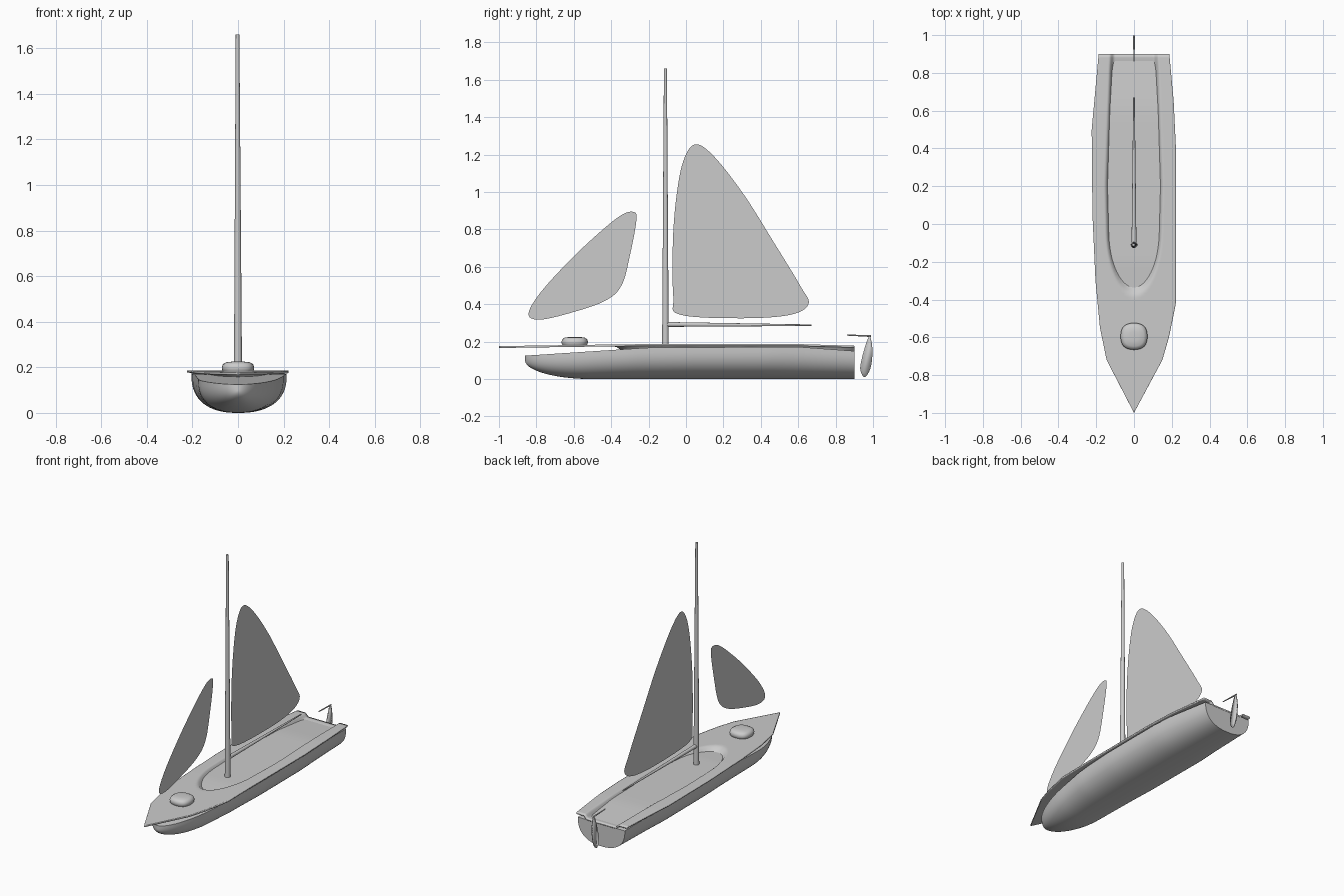
import bpy, bmesh, math
from mathutils import Vector

old = bpy.data.objects.get("Cube")
if old:
    bpy.data.objects.remove(old, do_unlink=True)

grey = bpy.data.materials.new("plain grey")
grey.use_nodes = True
grey.diffuse_color = (0.6, 0.6, 0.6, 1)
grey.node_tree.nodes["Principled BSDF"].inputs["Base Color"].default_value = (0.6, 0.6, 0.6, 1)


def finish(name, bm, thickness=0, offset=0, angle=40):
    """Turn a bmesh into a smooth-shaded grey object."""
    bmesh.ops.remove_doubles(bm, verts=bm.verts, dist=0.0004)
    bmesh.ops.recalc_face_normals(bm, faces=bm.faces)
    mesh = bpy.data.meshes.new(name)
    bm.to_mesh(mesh)
    bm.free()
    mesh.materials.append(grey)
    ob = bpy.data.objects.new(name, mesh)
    bpy.context.collection.objects.link(ob)
    bpy.ops.object.select_all(action='DESELECT')
    ob.select_set(True)
    bpy.context.view_layer.objects.active = ob
    bpy.ops.object.shade_smooth_by_angle(angle=math.radians(angle))
    if thickness:
        mod = ob.modifiers.new("thickness", 'SOLIDIFY')
        mod.thickness, mod.offset = thickness, offset
    return ob


def along(points, y):
    """Linear interpolation through (y, value) pairs."""
    for (a, va), (b, vb) in zip(points, points[1:]):
        if y <= b:
            return va + (vb - va) * max(0, (y - a) / (b - a))
    return points[-1][1]


def smooth(t):
    t = min(1, max(0, t))
    return t * t * (3 - 2 * t)


def loft(bm, rows):
    """Skin a list of equally long rows of points."""
    grid = [[bm.verts.new(p) for p in row] for row in rows]
    for r, s in zip(grid, grid[1:]):
        for i in range(len(r) - 1):
            bm.faces.new((r[i], r[i + 1], s[i + 1], s[i]))
    return grid


# Hull: rounded sections with a blunt bow, flat top and closed transom
RIGHT = [(-0.86, 0.13), (-0.6, 0.16), (-0.3, 0.2), (0, 0.214), (0.45, 0.212), (0.9, 0.175)]
LEFT = [(-0.86, 0.14), (-0.6, 0.17), (-0.3, 0.185), (0, 0.2), (0.45, 0.205), (0.9, 0.175)]
HULL_TOP = [(-0.86, 0.125), (-0.6, 0.142), (-0.2, 0.168), (0.6, 0.172), (0.9, 0.15)]
rows = []
for i in range(61):
    t = i / 60
    y = -0.86 + 1.76 * t ** 2
    nose = max(0, 1 - (y + 0.86) / 0.36)
    fullness = math.sqrt(max(0, 1 - nose ** 2))
    top = along(HULL_TOP, y)
    bottom = 0.1 * (1 - fullness)
    row = []
    for j in range(33):
        a = math.pi * j / 32
        c, s = math.cos(a), math.sin(a)
        half = along(RIGHT if c > 0 else LEFT, y) * fullness
        x = math.copysign(abs(c) ** 0.85, c) * half
        row.append((x, y, top - (top - bottom) * s ** 0.8))
    rows.append(row + [row[0]])
bm = bmesh.new()
grid = loft(bm, rows)
bm.faces.new(grid[-1][:-1])
finish("hull", bm)

# Deck: thin pointed sheet with a sunken cockpit
DECK_RIGHT = [(-1, 0), (-0.72, 0.15), (-0.6, 0.185), (-0.42, 0.222), (0.4, 0.222), (0.65, 0.21), (0.9, 0.187)]
DECK_LEFT = [(-1, 0), (-0.72, 0.145), (-0.55, 0.18), (-0.3, 0.204), (0.05, 0.22), (0.5, 0.224), (0.9, 0.187)]
DECK_Z = [(-1, 0.176), (-0.6, 0.182), (-0.2, 0.187), (0.6, 0.187), (0.9, 0.178)]
COCKPIT = [(-0.4, 0.135), (0.2, 0.15), (0.9, 0.125)]
rows = []
for i in range(97):
    y = -1 + 1.9 * i / 96
    row = []
    for j in range(65):
        u = j / 32 - 1
        x = u * along(DECK_RIGHT if u > 0 else DECK_LEFT, y)
        reach = math.hypot(x / along(COCKPIT, y), min(0, y + 0.05) / 0.32)
        depth = 0.036 * smooth((1.04 - reach) / 0.22) * (1 - 0.4 * smooth((y - 0.8) / 0.1))
        row.append((x, y, along(DECK_Z, y) - depth))
    rows.append(row)
bm = bmesh.new()
loft(bm, rows)
finish("deck", bm, 0.01, -1, 60)


def pole(name, start, end, r1, r2):
    """Tapered round pole between two points."""
    start, end = Vector(start), Vector(end)
    bm = bmesh.new()
    bmesh.ops.create_cone(bm, cap_ends=True, segments=20, radius1=r1, radius2=r2,
                          depth=(end - start).length)
    turn = (end - start).to_track_quat('Z', 'Y').to_matrix()
    bmesh.ops.rotate(bm, verts=bm.verts, matrix=turn)
    bmesh.ops.translate(bm, verts=bm.verts, vec=(start + end) / 2)
    return finish(name, bm)


# Spars and tiller
pole("mast", (0, -0.11, 0.14), (-0.002, -0.11, 1.66), 0.018, 0.008)
pole("boom", (0, -0.11, 0.292), (0, 0.67, 0.288), 0.013, 0.004)
pole("tiller", (0, 0.99, 0.23), (0, 0.86, 0.235), 0.005, 0.003)


def panel(name, outline, thickness=0):
    """Flat upright panel with a smooth closed outline given as (y, z)."""
    pts = [Vector((0, y, z)) for y, z in outline]
    n = len(pts)
    bm = bmesh.new()
    verts = []
    for i in range(n):
        a, b, c, d = (pts[(i + k) % n] for k in (-1, 0, 1, 2))
        for step in range(6):
            t = step / 6
            p = b + (c - a) * t / 2 + (a - b * 2.5 + c * 2 - d / 2) * t ** 2
            p += (b * 3 - a - c * 3 + d) * t ** 3 / 2
            verts.append(bm.verts.new(p))
    bm.faces.new(verts)
    return finish(name, bm, thickness)


# Sails and rudder blade
panel("main_sail", [(-0.07, 0.74), (-0.068, 0.44), (-0.035, 0.345), (0.29, 0.325),
                    (0.55, 0.342), (0.655, 0.4), (0.61, 0.5), (0.47, 0.73), (0.31, 0.985),
                    (0.15, 1.19), (0.05, 1.255), (-0.013, 1.17), (-0.05, 0.985)])
panel("fore_sail", [(-0.28, 0.893), (-0.265, 0.85), (-0.3, 0.66), (-0.345, 0.5),
                    (-0.435, 0.417), (-0.62, 0.353), (-0.78, 0.318), (-0.842, 0.347),
                    (-0.78, 0.46), (-0.62, 0.636), (-0.46, 0.786), (-0.345, 0.877)])
panel("rudder", [(0.983, 0.228), (0.997, 0.155), (0.987, 0.06), (0.955, 0.01),
                 (0.932, 0.05), (0.94, 0.11), (0.963, 0.19)], 0.01)

# Rounded hatch on the foredeck
bm = bmesh.new()
rings = [(0.06, 0.175), (0.069, 0.187), (0.071, 0.2), (0.066, 0.214), (0.052, 0.222),
         (0.025, 0.225), (0.0001, 0.225)]
rows = []
for r, z in rings:
    row = []
    for k in range(41):
        a = math.tau * k / 40
        c, s = math.cos(a), math.sin(a)
        grow = (c ** 4 + s ** 4) ** -0.1
        row.append((r * grow * c, -0.595 + r * grow * s, z))
    rows.append(row)
loft(bm, rows)
finish("hatch", bm, angle=60)
